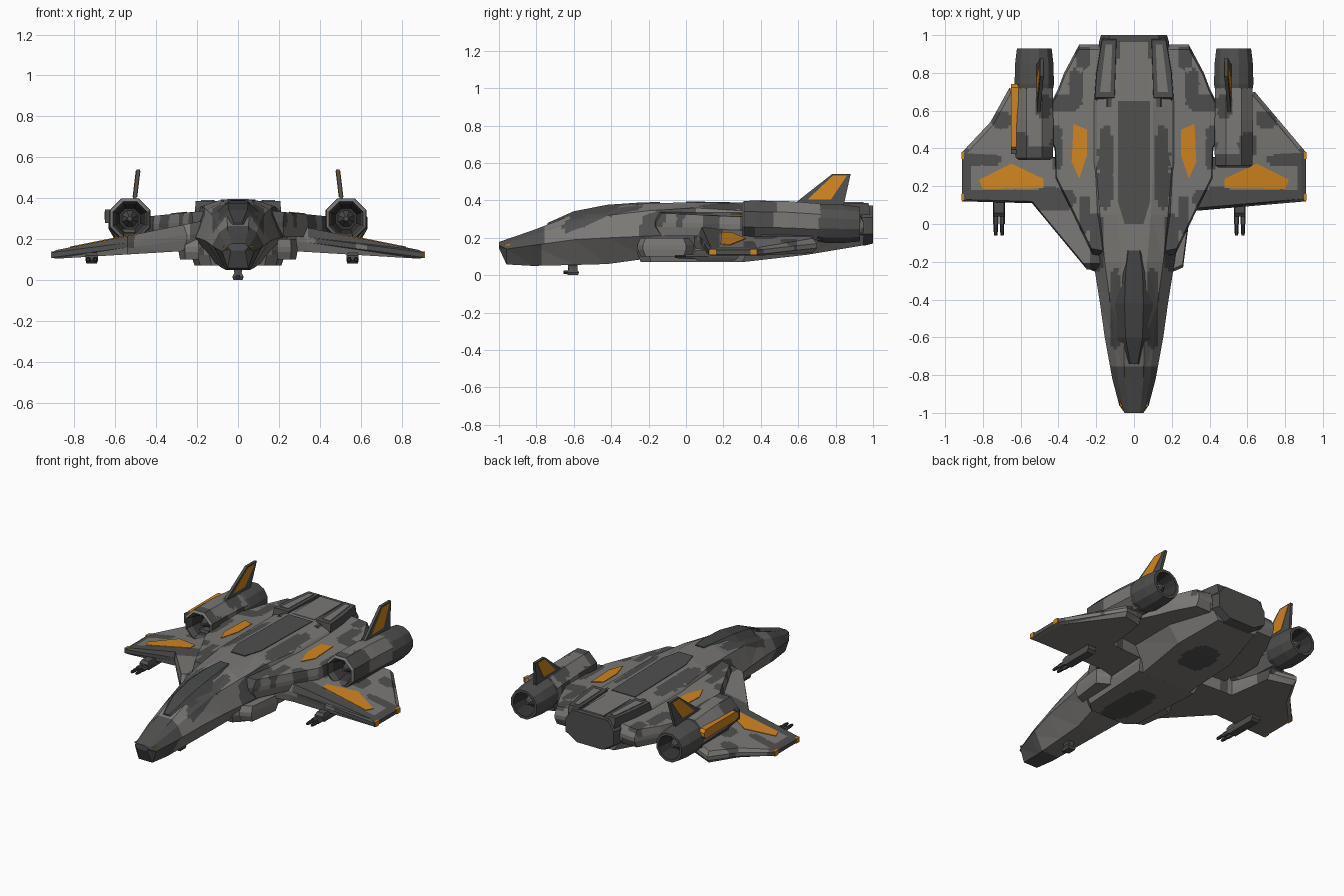
import bpy, bmesh, math
from mathutils import Vector

if "Cube" in bpy.data.objects:
    bpy.data.objects.remove(bpy.data.objects["Cube"])

# Materials: one per flat colour
MATS = []
for nm, col in [("hull_grey", (.195, .188, .178)), ("camo_dark_grey", (.078, .078, .077)),
                ("orange_marking", (.63, .235, .014)), ("engine_black", (.035, .035, .036)),
                ("canopy_glass", (.06, .061, .063))]:
    m = bpy.data.materials.new(nm)
    m.diffuse_color = (*col, 1)
    m.use_nodes = True
    m.node_tree.nodes["Principled BSDF"].inputs["Base Color"].default_value = m.diffuse_color
    MATS.append(m)
HULL, DARK, ORANGE, BLACK, GLASS = range(5)

# Camouflage blobs in plan view: |x|, y, radius x, radius y
BLOBS = [(0, -.92, .2, .17), (.1, -.45, .03, .22), (.2, -.1, .04, .16), (.15, .3, .04, .22),
         (.37, .64, .08, .05), (.31, .72, .04, .1), (.41, .4, .03, .12), (.45, .13, .14, .06),
         (.72, .14, .2, .045), (.82, .34, .12, .03), (.91, .25, .04, .2), (.27, .88, .04, .06),
         (.6, .42, .05, .06), (.7, .55, .05, .05), (.48, .62, .04, .06), (.26, .05, .03, .1)]
UNDER = [(0, -.92, .2, .15), (0, -.05, .09, .2), (0, .6, .1, .12)]


def loft(name, rings, mat=HULL, mats=None):
    """Skin equal-length rings, cap both ends; mats gives one material per band."""
    bm = bmesh.new()
    vs = [[bm.verts.new(p) for p in r] for r in rings]
    n = len(rings[0])
    for k in range(len(vs) - 1):
        for i in range(n):
            j = (i + 1) % n
            f = bm.faces.new((vs[k][i], vs[k][j], vs[k + 1][j], vs[k + 1][i]))
            f.material_index = mats[k] if mats else mat
    for r, k in ((vs[0], 0), (vs[-1], -1)):
        bm.faces.new(r).material_index = mats[k] if mats else mat
    bmesh.ops.recalc_face_normals(bm, faces=bm.faces)
    me = bpy.data.meshes.new(name)
    bm.to_mesh(me)
    bm.free()
    for m in MATS:
        me.materials.append(m)
    ob = bpy.data.objects.new(name, me)
    bpy.context.collection.objects.link(ob)
    return ob


def camo(ob, step=.018):
    """Cut the faces on a plan grid and paint hull faces dark inside the blobs."""
    bm = bmesh.new()
    bm.from_mesh(ob.data)
    bmesh.ops.triangulate(bm, faces=bm.faces)
    for ax in (0, 1):
        vals = [v.co[ax] for v in bm.verts]
        no = Vector((1 - ax, ax, 0))
        for k in range(math.ceil(min(vals) / step), math.floor(max(vals) / step) + 1):
            bmesh.ops.bisect_plane(bm, geom=bm.verts[:] + bm.edges[:] + bm.faces[:],
                                   plane_co=no * (k * step + .0003), plane_no=no)
    for f in bm.faces:
        c = f.calc_center_median()
        for x, y, rx, ry in (BLOBS if f.normal.z > -.15 else UNDER):
            if f.material_index == HULL and (abs((abs(c.x) - x) / rx) ** 3 + abs((c.y - y) / ry) ** 3) < 1:
                f.material_index = DARK
    bm.to_mesh(ob.data)
    bm.free()
    return ob


def slab(name, outline, top, bot, mat=HULL, inset=0.0):
    """Plan outline between two sloping height functions, optionally with a thin edge."""
    cx = sum(p[0] for p in outline) / len(outline)
    cy = sum(p[1] for p in outline) / len(outline)
    inn = [(x + (cx - x) * inset, y + (cy - y) * inset) for x, y in outline]
    mid = lambda x, y: (top(x, y) + bot(x, y)) / 2
    rings = [[(x, y, bot(x, y)) for x, y in inn]]
    if inset:
        rings += [[(x, y, mid(x, y) + d) for x, y in outline] for d in (-.012, .012)]
    rings.append([(x, y, top(x, y)) for x, y in inn])
    return loft(name, rings, mat)


def section(y, half):
    """Closed symmetric ring from half-section points (bottom to top)."""
    return [(x, y, z) for x, z in half] + [(-x, y, z) for x, z in reversed(half)]


def tube(name, cx, rings, n, mats):
    return loft(name, [[(cx + r * math.sin(a), y, z + r * math.cos(a))
                        for a in ((i + .5) * math.tau / n for i in range(n))] for y, r, z in rings], mats=mats)


def box(name, x0, x1, y0, y1, z0, z1, mat, ch=0.0):
    return slab(name, [(x0, y0), (x1, y0), (x1, y1), (x0, y1)], lambda x, y: z1, lambda x, y: z0, mat, ch)


# Fuselage: y, bottom w/z, chine w/z, shoulder w/z, top w/z
FUS = [(-1, .035, .145, .05, .16, .045, .17, .03, .178), (-.96, .05, .058, .078, .14, .06, .175, .035, .192),
       (-.82, .06, .05, .115, .16, .085, .215, .05, .24), (-.6, .07, .055, .155, .19, .105, .28, .055, .325),
       (-.42, .08, .06, .18, .2, .125, .32, .06, .362), (-.2, .12, .09, .215, .21, .155, .345, .07, .385),
       (.05, .16, .07, .25, .22, .18, .36, .09, .39), (.3, .18, .07, .29, .24, .2, .345, .1, .385),
       (.65, .2, .11, .3, .25, .2, .345, .1, .378), (.95, .14, .16, .2, .25, .17, .34, .1, .37)]
camo(loft("fuselage", [section(s[0], [(s[i], s[i + 1]) for i in (1, 3, 5, 7)]) for s in FUS]))

# Canopy
loft("canopy", [section(y, [(w, zs), (wt, zt)]) for y, w, zs, wt, zt in
                [(-.74, .04, .25, .02, .28), (-.6, .09, .297, .045, .342), (-.42, .1, .337, .05, .377),
                 (-.26, .085, .36, .045, .388), (-.14, .04, .375, .03, .392)]], GLASS)

# Dorsal spine plate
slab("spine_plate", [(-.05, 0), (.05, 0), (.085, .12), (.085, .65), (-.085, .65), (-.085, .12)],
     lambda x, y: .395 - .02 * y, lambda x, y: .375, DARK)

# Rear engine block and its covers
loft("rear_block", [section(y, [(.1 * k, .16 + d), (.19 * k, .22), (.19 * k, .31), (.14 * k, .372)])
                    for y, k, d in ((.62, 1, -.03), (.96, .98, 0), (1, .92, .01))], DARK)
slab("rear_deck_plate", [(-.08, .68), (.08, .68), (.08, .97), (-.08, .97)],
     lambda x, y: .38, lambda x, y: .36, HULL)

# Lower hull
camo(slab("lower_hull", [(-.14, -.26), (.14, -.26), (.2, -.2), (.23, .33), (-.23, .33), (-.2, -.2)],
          lambda x, y: .2, lambda x, y: .07, HULL, .08))

# Wings differ left and right: the left has a long leading strake
wtop = lambda x, y: .142 + .2 * (.91 - abs(x))
wbot = lambda x, y: .103 + .06 * (.91 - abs(x))
camo(slab("left_wing", [(-.15, -.24), (-.25, -.24), (-.54, .11), (-.91, .12), (-.91, .38), (-.76, .54),
                        (-.66, .72), (-.5, .66), (-.46, .36), (-.15, .32)], wtop, wbot, HULL, .06))
camo(slab("right_wing", [(.15, .02), (.33, .07), (.91, .12), (.91, .38), (.64, .7), (.5, .66),
                         (.46, .36), (.15, .32)], wtop, wbot, HULL, .06))

dtop = lambda x, y: .325 - .1 * (abs(x) - .3)
for s, side in ((-1, "left"), (1, "right")):
    P = lambda pts: [(s * x, y) for x, y in pts]
    X = lambda a, b: (min(s * a, s * b), max(s * a, s * b))
    # Shoulder deck joining body and engine
    camo(slab(side + "_shoulder_deck", P([(.12, -.18), (.22, -.16), (.33, .07), (.415, .24), (.42, .4), (.45, .46),
                                          (.45, .62), (.4, .72), (.37, .8), (.29, .95), (.12, .95)]),
              dtop, lambda x, y: .21, HULL, .05))
    # Orange markings on shoulder, wing and wing tip
    slab(side + "_shoulder_marking", P([(.33, .33), (.29, .24), (.25, .36), (.25, .5), (.32, .53)]),
         lambda x, y: dtop(x, y) + .004, lambda x, y: dtop(x, y) - .004, ORANGE)
    slab(side + "_wing_marking", P([(.48, .19), (.8, .185), (.82, .235), (.65, .32), (.48, .24)]),
         lambda x, y: wtop(x, y) + .004, lambda x, y: wtop(x, y) - .004, ORANGE)
    for k, y in enumerate((.125, .345)):
        box(f"{side}_tip_marking_{k}", *X(.895, .914), y, y + .035, .108, .14, ORANGE)
    # Fairing at the wing root
    slab(side + "_root_fairing", P([(.19, -.26), (.26, -.23), (.29, .0), (.2, .05)]),
         lambda x, y: .2, lambda x, y: .1, HULL, .12)
    # Rear engine cover rail
    slab(side + "_rear_cover", P([(.1, .66), (.21, .66), (.2, .8), (.17, .985), (.09, .985)]),
         lambda x, y: .387, lambda x, y: .28, DARK, .06)
    slab(side + "_cover_panel", P([(.125, .7), (.18, .7), (.15, .95), (.115, .95)]),
         lambda x, y: .391, lambda x, y: .383, HULL)

    # Engine nacelle with open intake, nozzle and hub; the left intake sits further back
    cx, o = s * .528, .04 if s < 0 else 0
    camo(tube(side + "_nacelle", cx, [(.42 + o, .055, .3), (.34 + o, .08, .3), (.30 + o, .09, .3), (.31 + o, .106, .3),
                                      (.37 + o, .109, .298), (.55, .109, .295), (.72, .106, .285)], 8,
              [BLACK, DARK, HULL, DARK, HULL, HULL]))
    tube(side + "_intake_hub", cx, [(.34 + o, .012, .3), (.42 + o, .042, .3), (.45 + o, .042, .3)], 8, [DARK, DARK])
    tube(side + "_nozzle", cx, [(.70, .1, .28), (.74, .108, .278), (.85, .105, .275), (.93, .095, .273),
                                (.93, .078, .273), (.82, .06, .273)], 12, [DARK, DARK, DARK, DARK, BLACK])
    tube(side + "_nozzle_core", cx, [(.8, .035, .273), (.86, .035, .273), (.9, .012, .273)], 8, [DARK, DARK])
    box(side + "_nacelle_pylon", *X(.5, .59), .4, .68, .16, .25, DARK, .08)

    # Tail fin with orange panel
    for nm, pts, t, m in (("_fin", [(.55, .36), (.78, .54), (.88, .54), (.84, .36)], .009, DARK),
                          ("_fin_marking", [(.65, .405), (.785, .532), (.86, .532), (.775, .405)], .0115, ORANGE)):
        loft(side + nm, [[(s * (.508 - .12 * (z - .37) + d), y, z) for y, z in pts] for d in (-t, t)], m)

    # Under-wing gun pod with twin barrels
    gx = -.715 if s < 0 else .56
    box(side + "_gun_pod", gx - .03, gx + .03, .04, .28, .08, .135, DARK, .15)
    for k, d in enumerate((-.017, .017)):
        tube(f"{side}_gun_barrel_{k}", gx + d, [(-.06, .008, .1), (-.04, .011, .1), (.0, .011, .1), (.0, .014, .1),
                                                (.12, .014, .1)], 6, [BLACK, BLACK, DARK, DARK])

# Left engine side panel in orange with a dark front
box("left_engine_side_panel", -.652, -.61, .39, .74, .285, .345, ORANGE, .1)
box("left_engine_panel_front", -.65, -.61, .37, .395, .28, .345, DARK)

# Nose markings and chin turret
for s in (-1, 1):
    box("nose_marking", min(s * .05, s * .073), max(s * .05, s * .073), -.97, -.94, .159, .166, ORANGE)
tube("turret_neck", 0, [(-.63, .02, .045), (-.58, .02, .045)], 8, [DARK])
loft("turret_base", [[(x * k, -.605 + y * k, z) for x, y in ((-.025, -.03), (.025, -.03), (.025, .03), (-.025, .03))]
                     for z, k in ((0, .9), (.015, 1.1), (.035, .7), (.065, .6))], DARK)
tube("turret_barrel", 0, [(-.655, .01, .016), (-.6, .012, .016)], 6, [BLACK])
